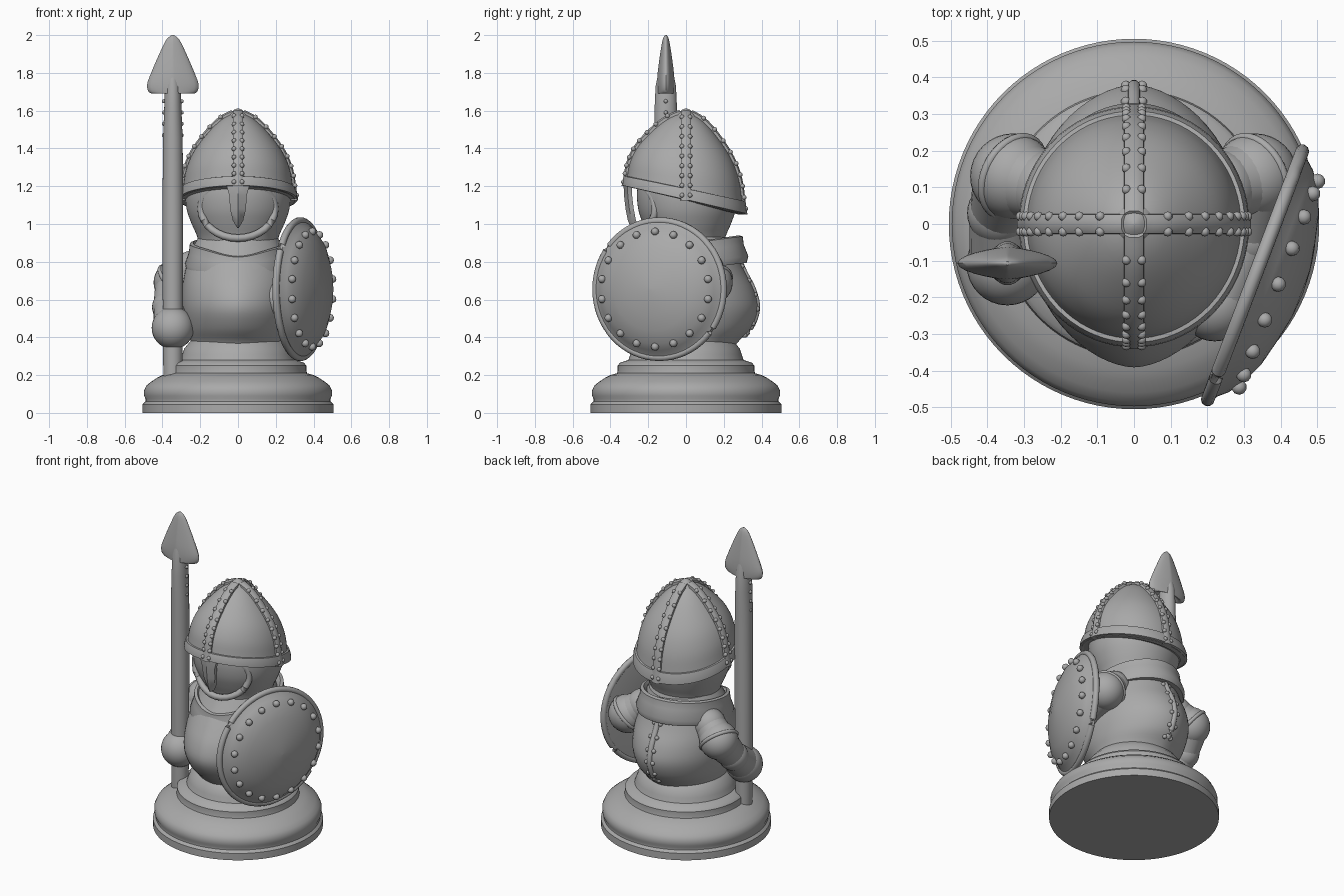
import bpy, bmesh, math
from mathutils import Vector, Matrix

if "Cube" in bpy.data.objects:
    bpy.data.objects.remove(bpy.data.objects["Cube"])

TAU = 2 * math.pi
stone = bpy.data.materials.new("stone grey")
stone.diffuse_color = (0.4, 0.4, 0.4, 1)
stone.use_nodes = True
stone.node_tree.nodes["Principled BSDF"].inputs["Base Color"].default_value = stone.diffuse_color


def finish(name, bm, angle=40):
    bmesh.ops.recalc_face_normals(bm, faces=bm.faces)
    me = bpy.data.meshes.new(name)
    bm.to_mesh(me)
    bm.free()
    me.materials.append(stone)
    me.polygons.foreach_set("use_smooth", [True] * len(me.polygons))
    me.set_sharp_from_angle(angle=math.radians(angle))
    ob = bpy.data.objects.new(name, me)
    bpy.context.collection.objects.link(ob)
    return ob


def loft(name, rings, closed_path=False, angle=40):
    bm = bmesh.new()
    vs = [[bm.verts.new(p) for p in r] for r in rings]
    n = len(vs[0])
    pairs = list(zip(vs, vs[1:])) + ([(vs[-1], vs[0])] if closed_path else [])
    for a, b in pairs:
        for i in range(n):
            j = (i + 1) % n
            bm.faces.new((a[i], a[j], b[j], b[i]))
    if not closed_path:
        bm.faces.new(vs[0])
        bm.faces.new(vs[-1])
    return finish(name, bm, angle)


def smooth_rows(rows, steps=4):
    """Catmull-Rom refinement of a list of equal-length tuples."""
    out = []
    for i in range(len(rows) - 1):
        p = [rows[max(0, min(len(rows) - 1, i + k))] for k in (-1, 0, 1, 2)]
        for s in range(steps):
            t = s / steps
            out.append(tuple(0.5 * (2 * b + (c - a) * t + (2*a - 5*b + 4*c - d) * t * t
                                    + (3*b - a - 3*c + d) * t ** 3) for a, b, c, d in zip(*p)))
    return out + [rows[-1]]


def oval(z, rx, yb, yf, n=64, px=1.0, cx=0, cy=0):
    ring = []
    for i in range(n):
        c, s = math.cos(TAU * i / n), math.sin(TAU * i / n)
        ring.append((cx + rx * math.copysign(abs(c) ** px, c), cy + (yb if s > 0 else yf) * s, z))
    return ring


def tube(name, pts, r, closed=False, n=10):
    pts = [Vector(p) for p in pts]
    rings, m = [], len(pts)
    for i, p in enumerate(pts):
        a, b = (pts[i - 1], pts[(i + 1) % m]) if closed else (pts[max(i - 1, 0)], pts[min(i + 1, m - 1)])
        t = (b - a).normalized()
        u = t.cross(Vector((0.13, 0.31, 0.94)) if abs(t.z) < 0.8 else Vector((0, 1, 0.05))).normalized()
        v = t.cross(u)
        rings.append([p + r * (u * math.cos(TAU * k / n) + v * math.sin(TAU * k / n)) for k in range(n)])
    return loft(name, rings, closed)


def studs(name, pts, r):
    bm = bmesh.new()
    for p in pts:
        bmesh.ops.create_icosphere(bm, subdivisions=2, radius=r, matrix=Matrix.Translation(p))
    return finish(name, bm, 60)


def limb(name, joints):
    bm = bmesh.new()
    for p, r in joints:
        bmesh.ops.create_uvsphere(bm, u_segments=32, v_segments=18, radius=r, matrix=Matrix.Translation(p))
    for (a, ra), (b, rb) in zip(joints, joints[1:]):
        a, b = Vector(a), Vector(b)
        d = b - a
        bmesh.ops.create_cone(bm, cap_ends=True, segments=28, radius1=ra * .93, radius2=rb * .93, depth=d.length,
                              matrix=Matrix.Translation((a + b) / 2) @ d.to_track_quat('Z', 'Y').to_matrix().to_4x4())
    return finish(name, bm)


# Turned base
base = [(0, .505), (.045, .505), (.06, .49), (.075, .49), (.09, .497), (.12, .497), (.145, .485), (.165, .46),
        (.185, .43), (.2, .4), (.21, .365), (.225, .362), (.25, .362), (.265, .35), (.28, .305), (.31, .295),
        (.34, .285), (.37, .26), (.39, .24)]
loft("base", [oval(z, r, r, r, 96) for z, r in base], angle=35)

# Torso, slightly keeled at the front and back
torso = smooth_rows([(.33, .24, .24, .24), (.38, .25, .28, .27), (.45, .275, .345, .34), (.55, .295, .38, .39),
                     (.65, .295, .36, .37), (.75, .28, .31, .31), (.85, .25, .27, .24), (.93, .21, .25, .19)])
loft("torso", [oval(*r, px=1.15) for r in torso], angle=60)

# Back seam with studs
seam = [(0, r[2] - .005, r[0]) for r in torso if r[0] > .4]
tube("back_seam", seam, .018)
studs("back_seam_studs", [(s * .022, y + .002, z) for _, y, z in seam[::3] for s in (-1, 1)], .014)

# Collar, high at the back and dipping to a point at the front
coll = []
for i in range(64):
    a = TAU * i / 64
    s, c = math.sin(a), math.cos(a)
    ry = .3 if s > 0 else .27
    dz = .04 * s - .03 * max(0, -s) ** 6
    coll.append([(k * .255 * c, k * ry * s, z + dz) for k, z in
                 ((1.07, .755), (1.1, .79), (1.02, .85), (1.0, .895), (.93, .9), (.8, .85), (.8, .76))])
loft("collar", coll, True, 50)

# Hooded head
hood = smooth_rows([(.74, .2), (.85, .2), (.93, .215), (1.0, .245), (1.08, .272), (1.18, .278), (1.3, .25)])
loft("hood", [oval(z, r, r * .97, r * .93) for z, r in hood], angle=60)
edge = []
for i in range(33):
    a = TAU * i / 32 - math.pi / 2
    x, z = .195 * math.cos(a), 1.08 + .155 * math.sin(a)
    edge.append((x, -math.sqrt(max(.0, .262 ** 2 - x * x)) * (.93 if z > 1 else .86), z))
tube("face_opening_edge", edge[:-1], .02, True)

# Helmet: pointed dome whose rim slopes down towards the back
PROFILE = smooth_rows([(0, .004), (.08, .08), (.23, .155), (.45, .233), (.66, .275), (.87, .292), (1, .302)])


def helm(a, t, off=0.0):
    for (t0, r0), (t1, r1) in zip(PROFILE, PROFILE[1:]):
        if t <= t1 + 1e-6:
            r = r0 + (r1 - r0) * (t - t0) / (t1 - t0)
            break
    s = math.sin(a)
    r += off
    y = r * s * (1.07 if s < 0 else 1.02)
    rim = 1.125 - .25 * .3 * s
    return Vector((r * math.cos(a), y, 1.595 + off * .8 * (1 - t) - t * (1.595 - rim)))


def helm_ring(t, off, n=72):
    return [helm(TAU * i / n, t, off) for i in range(n)]


rows = [p[0] for p in PROFILE]
loft("helmet", [helm_ring(t, 0) for t in rows] + [helm_ring(1, -.03), helm_ring(.8, -.05)])
loft("helmet_rim", [helm_ring(.86, -.01), helm_ring(.87, .01), helm_ring(.93, .015), helm_ring(.99, .013),
                    helm_ring(1.0, -.012)], angle=50)

# Four raised helmet bands with studs along both edges
pts = []
for q in range(4):
    a = q * math.pi / 2
    side = Vector((-math.sin(a), math.cos(a), 0))
    rings = []
    for t in rows[1:]:
        rings.append([helm(a, t, o) + side * w for w, o in
                      ((-.028, -.02), (-.026, .01), (-.012, .017), (.012, .017), (.026, .01), (.028, -.02))])
    loft("helmet_band", rings)
    for k in range(9):
        t = .08 + k * .108
        pts += [helm(a, t, .012) + side * w for w in (-.021, .021)]
studs("helmet_studs", pts, .013)
loft("helmet_point", [oval(z, r, r, r, 20) for z, r in ((1.56, .06), (1.585, .045), (1.605, .02), (1.612, .004))])

# Nose guard
guard = [(1.24, .075, -.318), (1.2, .06, -.322), (1.15, .046, -.32), (1.08, .042, -.312), (1.02, .028, -.3),
         (.98, .005, -.285)]
loft("nose_guard", [[(-w, y + .035, z), (-w, y + .012, z), (0, y - .008, z), (w, y + .012, z), (w, y + .035, z)]
                    for z, w, y in guard])

# Spear
SX, SY = -.345, -.107
loft("spear_shaft", [oval(z, rx, ry, ry, 28, 1, SX, SY) for z, rx, ry in
                     ((.17, .05, .05), (.5, .053, .053), (1.0, .055, .055), (1.45, .052, .058), (1.6, .046, .06),
                      (1.73, .042, .054), (1.8, .03, .04))])
head = smooth_rows([(1.715, .045, .045), (1.69, .095, .046), (1.7, .128, .045), (1.74, .136, .046), (1.8, .115, .043),
                    (1.9, .072, .03), (1.975, .035, .017), (2.0, .006, .005)], 3)
loft("spear_head", [oval(z, w, d, d, 28, 1.7, SX, SY) for z, w, d in head], angle=50)
studs("spear_rivets", [(SX + s * .047, SY, 1.47 + .06 * k) for k in range(4) for s in (-1, 1)], .011)

# Arms: rounded shoulder pads, forearms and fists
limb("spear_arm", [((-.24, .1, .76), .1), ((-.33, .13, .69), .117), ((-.365, .03, .56), .09),
                   ((-.345, -.11, .45), .112)])
limb("shield_arm", [((.24, .1, .76), .1), ((.33, .13, .69), .117), ((.31, -.04, .62), .085),
                    ((.22, -.22, .6), .1)])
# Cuff rings on the shoulder pads
for s in (-1, 1):
    u, v = Vector((.75 * s, -.3, .6)).normalized(), Vector((0, .894, .447))
    v = (v - u * v.dot(u)).normalized()
    tube("shoulder_cuff", [Vector((s * .33, .13, .69)) + .113 * (u * math.cos(TAU * i / 32) + v * math.sin(TAU * i / 32))
                           for i in range(32)], .012, True)

# Domed round shield, turned outwards
C = Vector((.33, -.14, .655))
N = Vector((.934, -.356, 0))
T = Vector((.356, .934, 0))
Z = Vector((0, 0, 1))


def on_shield(a, r, h):
    return C + N * h + (T * math.cos(a) + Z * math.sin(a)) * r


def shield_ring(r, h, n=64):
    return [on_shield(TAU * i / n, r, h) for i in range(n)]


dome = [(.003, -.005), (.2, -.01), (.35, -.015), (.37, -.012), (.365, .01), (.345, .022), (.325, .045), (.29, .072),
        (.22, .103), (.14, .122), (.07, .135), (.003, .14)]
loft("shield", [shield_ring(r, h) for r, h in dome], angle=45)
tube("shield_rim", shield_ring(.362, 0), .019, True)
studs("shield_studs", [on_shield(TAU * (i + .5) / 18, .305, .068) for i in range(18)], .021)
